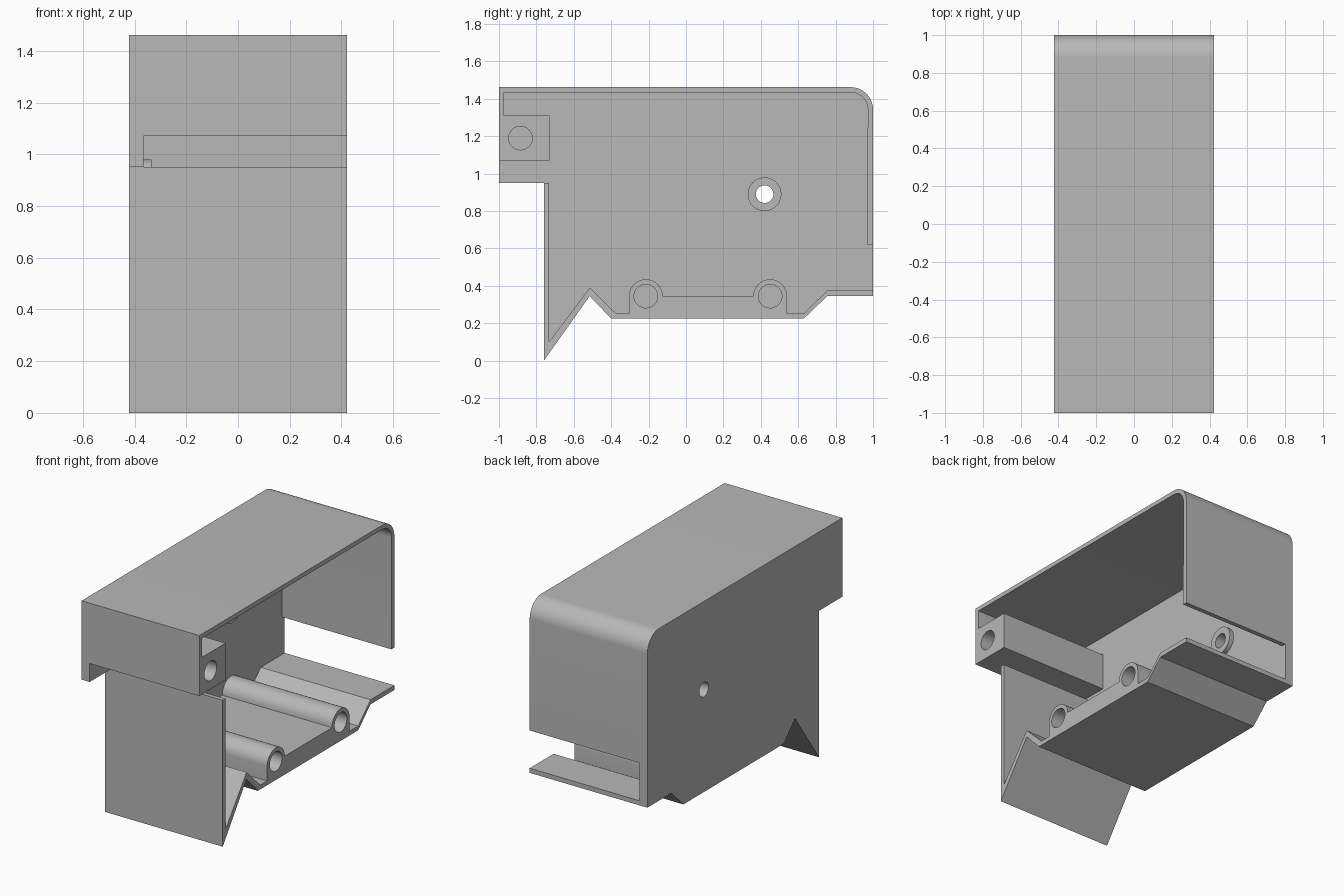
import bpy
import bmesh
from math import cos, sin, radians

cube = bpy.data.objects.get("Cube")
if cube:
    bpy.data.objects.remove(cube, do_unlink=True)

LEFT, RIGHT, INNER = 0.4225, -0.4225, -0.365   # open side, wall outside, wall inside

grey = bpy.data.materials.new("plain grey")
grey.use_nodes = True
grey.diffuse_color = (0.48, 0.48, 0.48, 1)
for node in grey.node_tree.nodes:
    if node.type == 'BSDF_PRINCIPLED':
        node.inputs["Base Color"].default_value = grey.diffuse_color


def arc(y, z, r, start, end, steps=16):
    """Points on an arc in the side plane."""
    angles = [radians(start + (end - start) * i / steps) for i in range(steps + 1)]
    return [(y + r * cos(a), z + r * sin(a)) for a in angles]


def prism(name, profile, x0, x1):
    """Extrude a side profile of (y, z) points across the width."""
    bm = bmesh.new()
    face = bm.faces.new([bm.verts.new((x0, y, z)) for y, z in profile])
    new = bmesh.ops.extrude_face_region(bm, geom=[face])["geom"]
    bmesh.ops.translate(bm, vec=(x1 - x0, 0, 0),
                        verts=[v for v in new if isinstance(v, bmesh.types.BMVert)])
    bmesh.ops.recalc_face_normals(bm, faces=bm.faces)
    mesh = bpy.data.meshes.new(name)
    bm.to_mesh(mesh)
    bm.free()
    mesh.materials.append(grey)
    obj = bpy.data.objects.new(name, mesh)
    bpy.context.collection.objects.link(obj)
    return obj


def disc(name, y, z, r, x0, x1):
    return prism(name, arc(y, z, r, 0, 360, 40)[:-1], x0, x1)


def activate(obj):
    bpy.ops.object.select_all(action='DESELECT')
    obj.select_set(True)
    bpy.context.view_layer.objects.active = obj


def drill(obj, y, z, r, x0, x1):
    """Cut a round hole along the width."""
    cutter = disc("hole_cutter", y, z, r, x0, x1)
    cutter.hide_render = True
    mod = obj.modifiers.new("hole", 'BOOLEAN')
    mod.operation, mod.solver, mod.object = 'DIFFERENCE', 'EXACT', cutter
    activate(obj)
    bpy.ops.object.modifier_apply(modifier=mod.name)
    bpy.data.objects.remove(cutter, do_unlink=True)


# Closed side wall with the full silhouette
underside = [(-0.76, 0.95), (-0.76, 0), (-0.515, 0.345), (-0.4, 0.225),
             (0.63, 0.225), (0.755, 0.345), (1, 0.345)]
top_corner = arc(0.88, 1.342, 0.12, 0, 90)
wall = prism("side_wall", underside + top_corner + [(-1, 1.462), (-1, 0.95)], RIGHT, INNER)

# Roof, back panel, front lip and its beam
inner_corner = arc(0.88, 1.342, 0.092, 90, 0)
hood = prism("hood", [(-1, 1.07), (-1, 1.462)] + top_corner[::-1]
             + [(1, 0.62), (0.97, 0.62)] + inner_corner[::-1]
             + [(-0.972, 1.434), (-0.972, 1.31), (-0.73, 1.31), (-0.73, 1.07)],
             INNER, LEFT)

# Front panel and floor with two raised tubes
tubes = [-0.215, 0.45]
floor_top = [(1, 0.375), (0.755, 0.375), (0.63, 0.253), (0.54, 0.253)]
floor_top += arc(tubes[1], 0.345, 0.09, 0, 180) + arc(tubes[0], 0.345, 0.09, 0, 180)
floor_top += [(-0.305, 0.253), (-0.375, 0.253), (-0.515, 0.39), (-0.732, 0.1), (-0.732, 0.95)]
tray = prism("front_panel_and_floor", underside + floor_top, INNER, LEFT)

# Ring around the hole in the wall
ring = disc("wall_ring", 0.42, 0.89, 0.09, INNER, -0.335)

# Round holes
for part in (wall, ring):
    drill(part, 0.42, 0.89, 0.047, -0.5, -0.3)
drill(hood, -0.885, 1.19, 0.063, INNER - 0.01, 0.5)
for y in tubes:
    drill(tray, y, 0.345, 0.063, INNER - 0.01, 0.5)

for part in (wall, hood, tray, ring):
    activate(part)
    bpy.ops.object.shade_smooth_by_angle(angle=radians(30))
